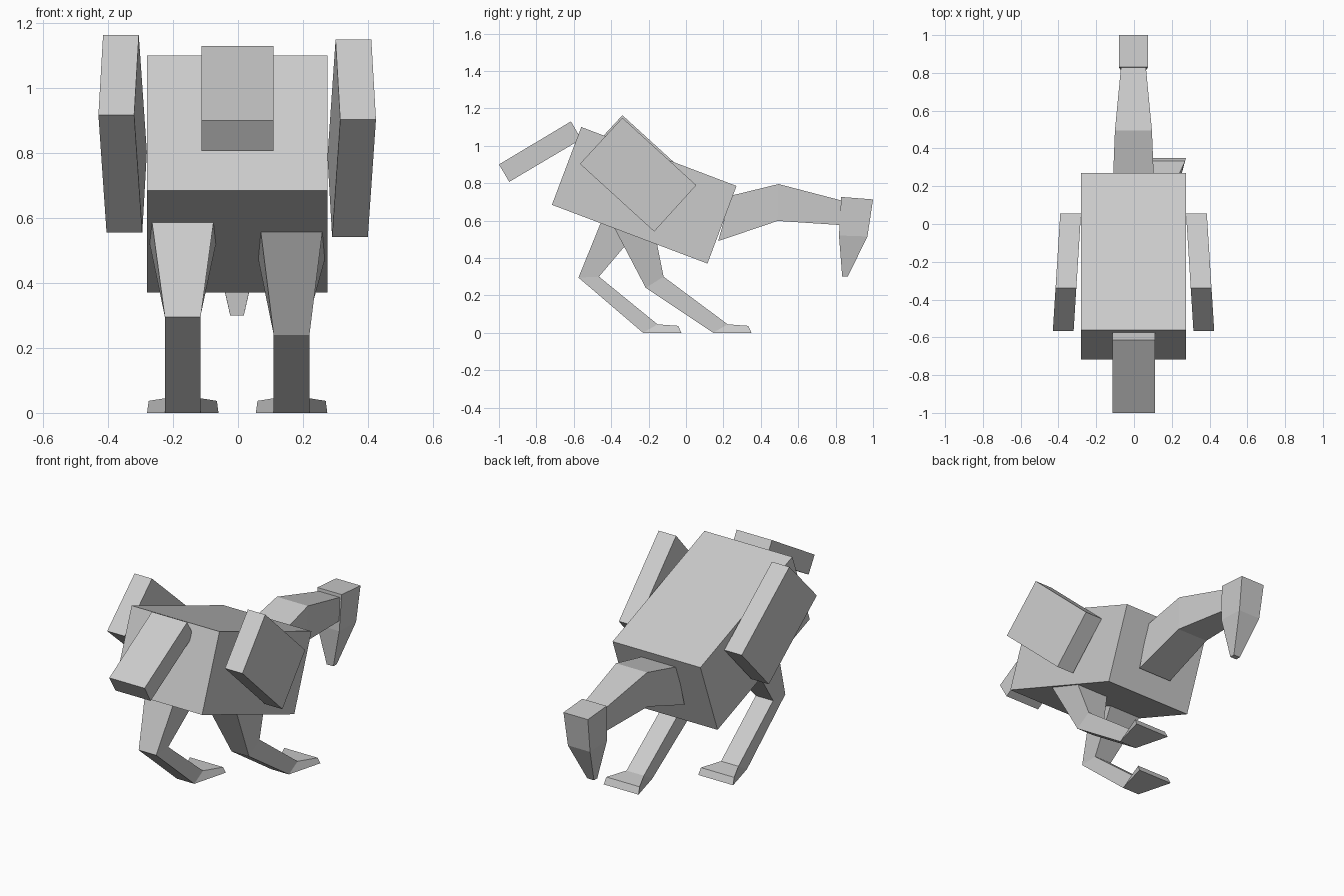
import bpy
import bmesh

old_cube = bpy.data.objects.get("Cube")
if old_cube:
    bpy.data.objects.remove(old_cube, do_unlink=True)

# Single plain grey for the whole bird
grey = bpy.data.materials.new("plain grey")
grey.use_nodes = True
tone = (0.6, 0.6, 0.6, 1)
grey.diffuse_color = tone
grey.node_tree.nodes["Principled BSDF"].inputs["Base Color"].default_value = tone


def finish(name, bm):
    """Turn a bmesh into a flat-shaded grey object."""
    bmesh.ops.recalc_face_normals(bm, faces=bm.faces)
    mesh = bpy.data.meshes.new(name)
    bm.to_mesh(mesh)
    bm.free()
    mesh.materials.append(grey)
    obj = bpy.data.objects.new(name, mesh)
    bpy.context.collection.objects.link(obj)
    return obj


def slab(name, profile, x_min, x_max, shear=0.0, lift=0.0):
    """Extrude a (y, z) outline across x; shear slides x along y."""
    bm = bmesh.new()
    sides = [[bm.verts.new((x + shear * y, y, z + lift)) for y, z in profile]
             for x in (x_min, x_max)]
    for side in sides:
        bm.faces.new(side)
    count = len(profile)
    for i in range(count):
        j = (i + 1) % count
        bm.faces.new((sides[0][i], sides[0][j], sides[1][j], sides[1][i]))
    return finish(name, bm)


def limb(name, centre, sections):
    """Skin four-sided sections, each two (y, z, half width) edges."""
    bm = bmesh.new()
    rings = []
    for (ya, za, wa), (yb, zb, wb) in sections:
        corners = ((-wa, ya, za), (wa, ya, za), (wb, yb, zb), (-wb, yb, zb))
        rings.append([bm.verts.new((centre + x, y, z)) for x, y, z in corners])
    bm.faces.new(rings[0])
    bm.faces.new(rings[-1])
    for low, high in zip(rings, rings[1:]):
        for i in range(4):
            j = (i + 1) % 4
            bm.faces.new((low[i], low[j], high[j], high[i]))
    return finish(name, bm)


# Tilted box body and tail
slab("body", [(-0.717, 0.684), (-0.56, 1.10), (0.27, 0.785), (0.115, 0.37)],
     -0.28, 0.275)
slab("tail", [(-1, 0.9), (-0.615, 1.13), (-0.56, 1.035), (-0.945, 0.807)],
     -0.113, 0.11)

# Wings, flaring outward to the rear
wing = [(-0.34, 1.163), (0.055, 0.803), (-0.17, 0.555), (-0.567, 0.917)]
slab("right_wing", wing, -0.394, -0.284, shear=0.063)
slab("left_wing", wing, 0.279, 0.389, shear=-0.063, lift=-0.014)

# Neck, then head tapering down into the beak
limb("neck", -0.003, [
    ((0.172, 0.49, 0.108), (0.24, 0.733, 0.108)),
    ((0.49, 0.598, 0.098), (0.495, 0.795, 0.098)),
    ((0.84, 0.575, 0.065), (0.84, 0.705, 0.065)),
])
limb("head_and_beak", -0.003, [
    ((0.83, 0.726, 0.077), (1, 0.713, 0.077)),
    ((0.818, 0.52, 0.07), (0.97, 0.515, 0.07)),
    ((0.835, 0.3, 0.021), (0.865, 0.3, 0.021)),
])


# Legs: thigh, shin and splayed foot in one skin
def leg(name, centre, hip, knee, heel):
    shin = 0.055
    limb(name, centre, [
        (hip[0] + (0.095,), hip[1] + (0.103,)),
        (knee[0] + (shin,), knee[1] + (shin,)),
        ((heel, 0, shin), (heel + 0.078, 0.045, shin)),
        ((heel + 0.205, 0, 0.11), (heel + 0.188, 0.037, 0.105)),
    ])


leg("right_leg", -0.17, ((-0.455, 0.59), (-0.275, 0.525)),
    ((-0.575, 0.295), (-0.465, 0.3)), -0.23)
leg("left_leg", 0.165, ((-0.383, 0.56), (-0.155, 0.475)),
    ((-0.215, 0.24), (-0.12, 0.3)), 0.145)
